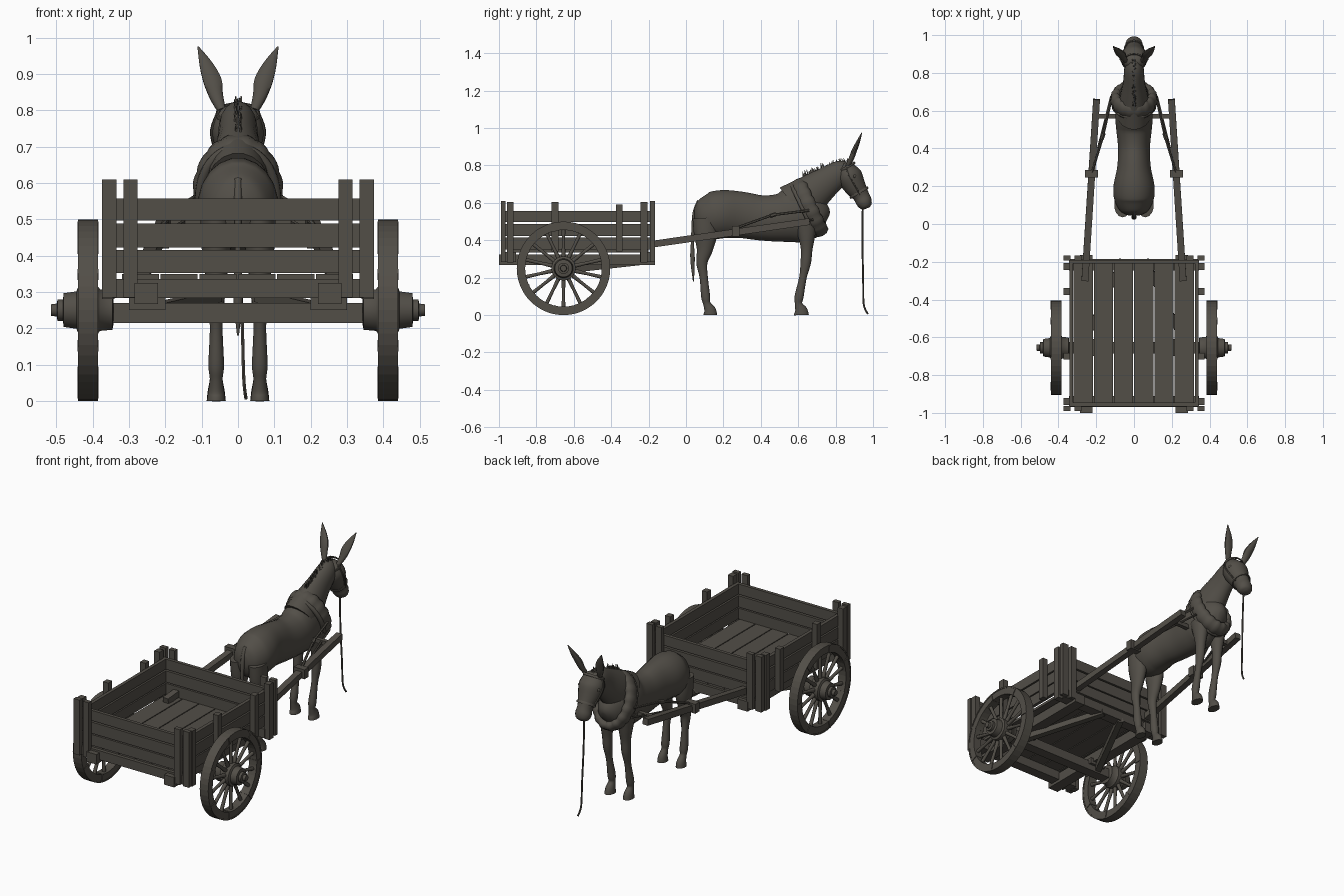
import bpy, bmesh, math, random
from mathutils import Vector

random.seed(4)
if "Cube" in bpy.data.objects:
    bpy.data.objects.remove(bpy.data.objects["Cube"])

material = bpy.data.materials.new("weathered_grey_brown")
material.use_nodes = True
colour = (0.085, 0.077, 0.064, 1)
material.diffuse_color = colour
material.node_tree.nodes["Principled BSDF"].inputs["Base Color"].default_value = colour
X, Y, Z = Vector((1, 0, 0)), Vector((0, 1, 0)), Vector((0, 0, 1))
SIDES = (("left", 1), ("right", -1))


def finish(name, bm, smooth):
    bmesh.ops.recalc_face_normals(bm, faces=bm.faces)
    mesh = bpy.data.meshes.new(name)
    bm.to_mesh(mesh)
    bm.free()
    mesh.materials.append(material)
    for face in mesh.polygons:
        face.use_smooth = smooth
    obj = bpy.data.objects.new(name, mesh)
    bpy.context.collection.objects.link(obj)
    if smooth:
        bpy.ops.object.select_all(action="DESELECT")
        obj.select_set(True)
        bpy.context.view_layer.objects.active = obj
        bpy.ops.object.shade_smooth_by_angle(angle=math.radians(50))
    return obj


def box(name, x, y, z):
    """Box from (min, max) ranges."""
    bm = bmesh.new()
    bmesh.ops.create_cube(bm, size=1)
    for v in bm.verts:
        v.co = Vector([(a + b) / 2 + c * (b - a) for (a, b), c in zip((x, y, z), v.co)])
    return finish(name, bm, False)


def resample(rows, steps):
    """Catmull-Rom interpolation of position and radius rows."""
    out = []
    for i in range(len(rows) - 1):
        a, b, c, d = (Vector(rows[min(max(k, 0), len(rows) - 1)]) for k in range(i - 1, i + 3))
        for k in range(steps):
            t = k / steps
            out.append(b + (c - a) * t / 2 + (a - b * 2.5 + c * 2 - d / 2) * t * t
                       + ((b - c) * 1.5 + (d - a) / 2) * t ** 3)
    return out + [Vector(rows[-1])]


def loft(name, rows, ref=X, n=12, closed=False, steps=1, bm=None):
    """Skin rings along rows of (x, y, z, radius along ref, other radius)."""
    own = bm is None
    bm = bmesh.new() if own else bm
    rows = resample(rows, steps)
    points = [Vector(r[:3]) for r in rows]
    count, rings = len(rows), []
    for i, (p, row) in enumerate(zip(points, rows)):
        after = points[(i + 1) % count] if closed else points[min(i + 1, count - 1)]
        before = points[i - 1] if closed else points[max(i - 1, 0)]
        tangent = (after - before).normalized()
        side = (ref - tangent * ref.dot(tangent)).normalized()
        other = tangent.cross(side)
        grow = math.sqrt(2) if n == 4 else 1
        ring = []
        for k in range(n):
            a = math.tau * (k + 0.5) / n
            ring.append(bm.verts.new(p + side * math.cos(a) * row[3] * grow
                                     + other * math.sin(a) * row[4] * grow))
        rings.append(ring)
    for i in range(count if closed else count - 1):
        r, s = rings[i], rings[(i + 1) % count]
        for k in range(n):
            bm.faces.new((r[k], r[(k + 1) % n], s[(k + 1) % n], s[k]))
    if not closed:
        bm.faces.new(rings[0])
        bm.faces.new(rings[-1])
    return finish(name, bm, n > 4) if own else None


def rod(name, points, r, n=6, ref=X, steps=1, bm=None):
    return loft(name, [(*p, r, r) for p in points], ref, n, False, steps, bm)


def hoop(name, centre, u, v, ref, thick, n=6, count=48, bulge=0):
    """Closed ring spanned by half-axes u and v; thick is (along ref, radial)."""
    rows = []
    for i in range(count):
        a = math.tau * i / count
        k = 1 + bulge * abs(math.sin(a * 8))
        rows.append((*(Vector(centre) + u * math.cos(a) + v * math.sin(a)),
                     thick[0] * k, thick[1] * k))
    return loft(name, rows, ref, n, True)


# Cart bed, walls and posts
for i in range(6):
    x = -0.32 + i * 0.107
    box("floor_plank", (x, x + 0.102), (-0.95, -0.2), (0.335, 0.35))
for low, high in ((0.352, 0.415), (0.422, 0.488), (0.497, 0.557)):
    for y in (-0.965, -0.21):
        box("end_board", (-0.345, 0.345), (y, y + 0.02), (low, high))
    for label, s in SIDES:
        box(label + "_side_board", sorted((s * 0.322, s * 0.342)), (-0.945, -0.21), (low, high))
for y in (-0.97, -0.245):
    box("cross_beam", (-0.345, 0.345), (y, y + 0.06), (0.283, 0.336))
for label, s in SIDES:
    for y, low, high in ((-0.94, 0.28, 0.605), (-0.70, 0.34, 0.605),
                         (-0.357, 0.34, 0.59), (-0.225, 0.28, 0.605)):
        box(label + "_side_post", sorted((s * 0.34, s * 0.374)), (y - 0.018, y + 0.018), (low, high))
    for y in (-0.99, -0.192):
        box(label + "_end_post", sorted((s * 0.277, s * 0.315)), (y, y + 0.026), (0.285, 0.61))
        box(label + "_corner_post", sorted((s * 0.335, s * 0.374)), (y, y + 0.026), (0.285, 0.61))
    box(label + "_frame_rail", sorted((s * 0.22, s * 0.285)), (-1, -0.165), (0.267, 0.325))
    box(label + "_axle_saddle", sorted((s * 0.2, s * 0.3)), (-0.70, -0.61), (0.25, 0.285))
    rod(label + "_brace", [(s * 0.27, -0.64, 0.24), (s * 0.06, -0.19, 0.29)], 0.017, 4)

# Axle and wheels
WY, WZ = -0.655, 0.25
box("axle_beam", (-0.345, 0.345), (WY - 0.03, WY + 0.03), (0.215, 0.27))
for label, s in SIDES:
    hub = [(0.343, 0.04), (0.346, 0.055), (0.38, 0.058), (0.385, 0.065), (0.44, 0.065),
           (0.445, 0.052), (0.48, 0.047), (0.482, 0.03), (0.497, 0.03), (0.499, 0.018), (0.515, 0.016)]
    loft(label + "_hub", [(s * x, WY, WZ, r, r) for x, r in hub], Z, 20)
    centre = Vector((s * 0.4125, WY, WZ))
    hoop(label + "_rim", centre, Y * 0.225, Z * 0.225, X, (0.025, 0.02), 4)
    hoop(label + "_tyre", centre, Y * 0.246, Z * 0.246, X, (0.0275, 0.004), 4)
    spokes, clips = bmesh.new(), bmesh.new()
    for i in range(14):
        a = math.tau * (i + 0.5) / 14
        d = Y * math.cos(a) + Z * math.sin(a)
        loft("", [(*(centre + d * r), t, t) for r, t in ((0.04, 0.013), (0.13, 0.009), (0.215, 0.011))],
             X, 8, False, 1, spokes)
        if i % 2:
            a += math.pi / 14
            d = Y * math.cos(a) + Z * math.sin(a)
            loft("", [(*(centre + d * r), 0.029, 0.006) for r in (0.203, 0.249)], X, 4, False, 1, clips)
    finish(label + "_spokes", spokes, True)
    finish(label + "_rim_clips", clips, False)

# Shafts, crossbar and traces
for label, s in SIDES:
    rod(label + "_shaft", [(s * 0.26, -0.3, 0.362), (s * 0.198, 0.66, 0.5)], 0.018, 4)
    box(label + "_shaft_bracket", sorted((s * 0.19, s * 0.26)), (0.245, 0.285), (0.42, 0.475))
    rod(label + "_trace", [(s * 0.12, 0.66, 0.56), (s * 0.165, 0.46, 0.535), (s * 0.225, 0.265, 0.465)], 0.007)
    rod(label + "_lower_trace", [(s * 0.12, 0.68, 0.51), (s * 0.225, 0.265, 0.45)], 0.006)
    rod(label + "_trace_buckle", [(s * 0.16, 0.48, 0.54), (s * 0.17, 0.45, 0.53)], 0.011)
rod("crossbar", [(-0.22, 0.57, 0.488), (0.22, 0.57, 0.488)], 0.012, 4, Z)


def flesh(name, rows, x=0, n=20):
    """Smooth limb from rows of (y, z, half width, half depth)."""
    return loft(name, [(x, *r) for r in rows], X, n, False, 5)


# Animal body, neck and head
flesh("body", [(0.045, 0.53, 0.03, 0.04), (0.07, 0.53, 0.075, 0.09), (0.13, 0.53, 0.105, 0.125),
               (0.2, 0.54, 0.11, 0.13), (0.3, 0.535, 0.09, 0.125), (0.4, 0.52, 0.085, 0.122),
               (0.5, 0.52, 0.095, 0.13), (0.58, 0.535, 0.1, 0.15), (0.66, 0.535, 0.09, 0.13),
               (0.73, 0.52, 0.06, 0.08), (0.755, 0.51, 0.02, 0.03)])
flesh("neck", [(0.58, 0.58, 0.09, 0.13), (0.67, 0.65, 0.075, 0.105),
               (0.75, 0.71, 0.058, 0.083), (0.83, 0.765, 0.05, 0.065), (0.87, 0.785, 0.03, 0.04)])
flesh("head", [(0.845, 0.81, 0.03, 0.02), (0.855, 0.79, 0.055, 0.045), (0.873, 0.745, 0.071, 0.068),
               (0.902, 0.69, 0.06, 0.06), (0.935, 0.64, 0.042, 0.045), (0.952, 0.605, 0.045, 0.043),
               (0.962, 0.58, 0.036, 0.032), (0.966, 0.57, 0.015, 0.015)])

# Legs, ears and eyes
for label, s in SIDES:
    flesh(label + "_hind_leg", [(0.1, 0.52, 0.045, 0.065), (0.105, 0.43, 0.042, 0.062), (0.1, 0.35, 0.031, 0.043),
                                (0.085, 0.28, 0.023, 0.03), (0.095, 0.2, 0.018, 0.022), (0.105, 0.1, 0.022, 0.024),
                                (0.112, 0.06, 0.018, 0.02), (0.128, 0.025, 0.023, 0.032), (0.13, 0, 0.026, 0.036)], s * 0.06, 14)
    flesh(label + "_front_leg", [(0.64, 0.5, 0.045, 0.065), (0.645, 0.42, 0.036, 0.045), (0.645, 0.35, 0.027, 0.031),
                                 (0.64, 0.28, 0.024, 0.028), (0.625, 0.2, 0.017, 0.02), (0.605, 0.1, 0.021, 0.024),
                                 (0.602, 0.06, 0.018, 0.02), (0.615, 0.025, 0.024, 0.034), (0.617, 0, 0.027, 0.04)], s * 0.06, 14)
    loft(label + "_ear", [(s * 0.045, 0.865, 0.8, 0.012, 0.012), (s * 0.06, 0.885, 0.84, 0.02, 0.014),
                          (s * 0.07, 0.9, 0.88, 0.026, 0.014), (s * 0.088, 0.92, 0.925, 0.019, 0.01),
                          (s * 0.11, 0.94, 0.975, 0.002, 0.002)], X, 10, False, 4)
    flesh(label + "_eye", [(0.895, 0.752, 0.004, 0.004), (0.9, 0.742, 0.011, 0.011),
                           (0.905, 0.732, 0.004, 0.004)], s * 0.059, 10)
    rod(label + "_cheek_strap", [(s * 0.052, 0.855, 0.80), (s * 0.072, 0.872, 0.745),
                                 (s * 0.062, 0.902, 0.69), (s * 0.046, 0.93, 0.645)], 0.005, 6, Y, 4)

# Tail, mane, and lead rope
flesh("tail", [(0.07, 0.61, 0.012, 0.012), (0.045, 0.54, 0.012, 0.012), (0.035, 0.4, 0.009, 0.009),
               (0.035, 0.3, 0.015, 0.013), (0.04, 0.18, 0.003, 0.003)], 0, 8)
rod("lead_rope", [(0, 0.945, 0.58), (0.005, 0.943, 0.4), (0.012, 0.947, 0.2),
                  (0.016, 0.95, 0.06), (0.022, 0.972, 0.006)], 0.005, 6, X, 5)
mane = bmesh.new()
for i in range(60):
    t = i / 59
    y = 0.625 + 0.255 * t
    z = 0.735 + 0.13 * t - 0.05 * t * t
    x = random.uniform(-0.007, 0.007)
    tip = (x * 1.5, y - random.uniform(-0.008, 0.016), z + random.uniform(0.015, 0.032))
    loft("", [(x, y, z - 0.025, 0.005, 0.007), (*tip, 0.001, 0.001)], X, 4, False, 1, mane)
finish("mane", mane, False)

# Collar and bridle
lean = Vector((0, 0.42, -0.9)).normalized()
across = X.cross(lean)
hoop("collar", (0, 0.66, 0.575), X * 0.096, lean * 0.14, across, (0.04, 0.026), 10, 64, 0.15)
hoop("collar_roll", Vector((0, 0.66, 0.575)) - across * 0.035, X * 0.105, lean * 0.148, across, (0.013, 0.014), 8)
for name, y, z, rx, ry in (("noseband", 0.925, 0.655, 0.05, 0.053), ("browband", 0.858, 0.79, 0.058, 0.05)):
    axis = Vector((0, 0.5, -0.85)).normalized()
    hoop(name, (0, y, z), X * rx, X.cross(axis) * ry, axis, (0.008, 0.004), 6, 32)
